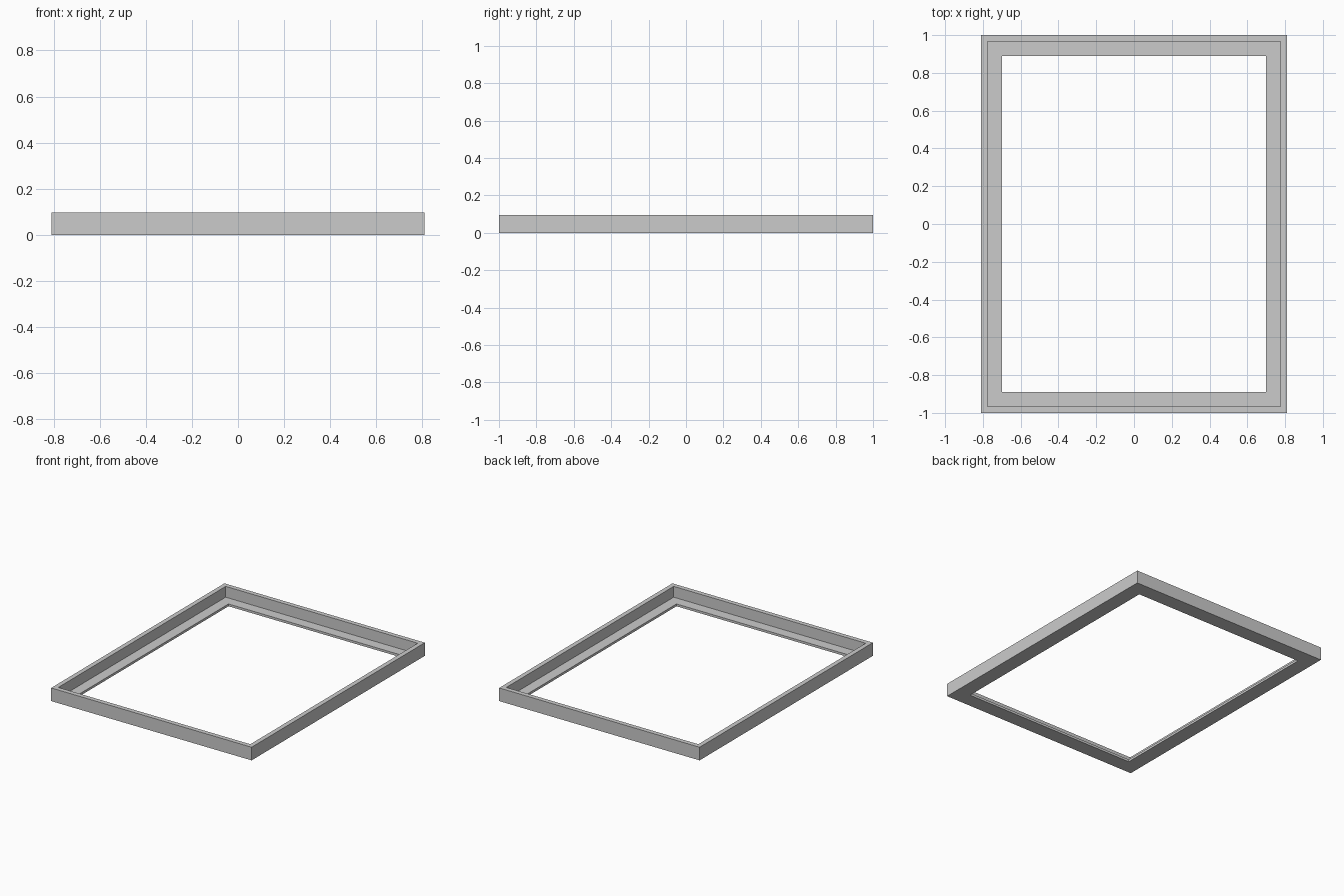
import bpy
import bmesh

cube = bpy.data.objects.get("Cube")
if cube:
    bpy.data.objects.remove(cube, do_unlink=True)

HALF_X, HALF_Y = 0.81, 1.0
HEIGHT, WALL = 0.096, 0.034
LIP_WIDTH, LIP_THICK = 0.11, 0.017

grey = bpy.data.materials.new("plain grey")
grey.use_nodes = True
colour = (0.6, 0.6, 0.6, 1)
grey.diffuse_color = colour
grey.node_tree.nodes["Principled BSDF"].inputs["Base Color"].default_value = colour

# L-shaped section: distance in from the outer edge, and height
section = [(0, 0), (LIP_WIDTH, 0), (LIP_WIDTH, LIP_THICK),
           (WALL, LIP_THICK), (WALL, HEIGHT), (0, HEIGHT)]
corners = [(-1, -1), (1, -1), (1, 1), (-1, 1)]

# Sweep the section around the rectangle with mitred corners
bm = bmesh.new()
rings = [[bm.verts.new((sx * (HALF_X - inset), sy * (HALF_Y - inset), z))
          for sx, sy in corners] for inset, z in section]
for i, ring in enumerate(rings):
    following = rings[(i + 1) % len(rings)]
    for k in range(4):
        n = (k + 1) % 4
        bm.faces.new((ring[k], following[k], following[n], ring[n]))
bmesh.ops.recalc_face_normals(bm, faces=bm.faces)

mesh = bpy.data.meshes.new("rectangular_frame")
bm.to_mesh(mesh)
bm.free()
mesh.materials.append(grey)
frame = bpy.data.objects.new("rectangular_frame", mesh)
bpy.context.collection.objects.link(frame)
